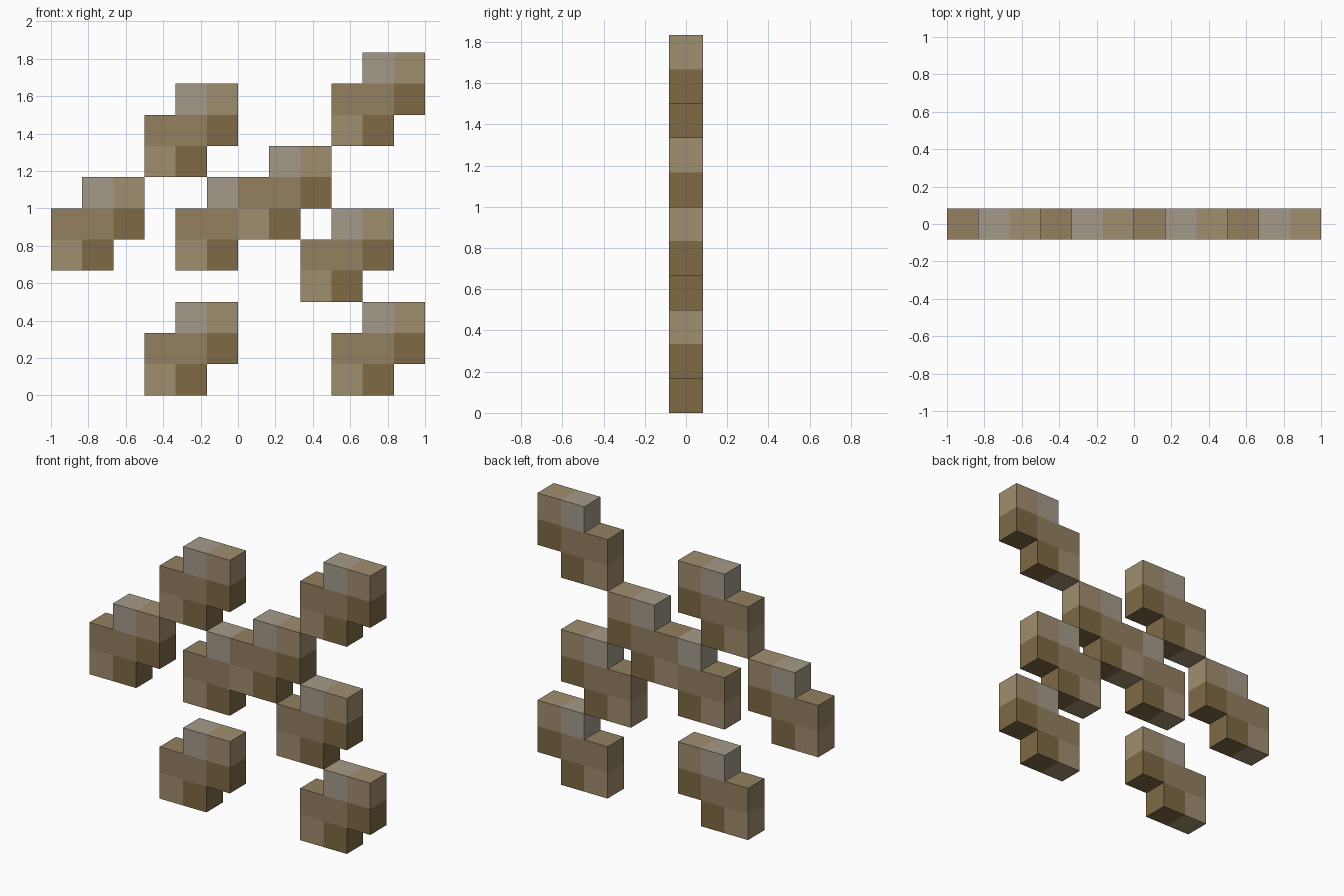
import bpy, bmesh
from mathutils import Vector

if "Cube" in bpy.data.objects:
    bpy.data.objects.remove(bpy.data.objects["Cube"])

S = 1 / 6  # edge of one cube

def lin(c):
    return c / 12.92 if c <= 0.04045 else ((c + 0.055) / 1.055) ** 2.4

def material(name, hexcol):
    m = bpy.data.materials.new(name)
    rgb = [lin(int(hexcol[i:i + 2], 16) / 255) for i in (0, 2, 4)]
    m.diffuse_color = (*rgb, 1)
    m.use_nodes = True
    m.node_tree.nodes["Principled BSDF"].inputs["Base Color"].default_value = m.diffuse_color
    return m

MATS = [material("dark_brown", "7E6A45"), material("brown", "938060"),
        material("light_tan", "A08D70"), material("pale_grey_tan", "A49A8A")]

# One stepped clump: (column, row) -> material index
CLUMP = {(0, 0): 2, (1, 0): 0,
         (0, 1): 1, (1, 1): 1, (2, 1): 0,
         (1, 2): 3, (2, 2): 2}

def clump_mesh(name, origins):
    # later clumps take over the cells they share with earlier ones
    cells = {(ox + i, oz + k): m for ox, oz in origins for (i, k), m in CLUMP.items()}
    bm = bmesh.new()

    def face(pts, mat):
        f = bm.faces.new([bm.verts.new(Vector(p)) for p in pts])
        f.material_index = mat

    for (i, k), mat in cells.items():
        x0, x1, z0, z1 = (i - 6) * S, (i - 5) * S, k * S, (k + 1) * S
        a, b = -S / 2, S / 2
        # front and back
        face([(x0, a, z0), (x1, a, z0), (x1, a, z1), (x0, a, z1)], mat)
        face([(x1, b, z0), (x0, b, z0), (x0, b, z1), (x1, b, z1)], mat)
        # outer sides only
        if (i + 1, k) not in cells:
            face([(x1, a, z0), (x1, b, z0), (x1, b, z1), (x1, a, z1)], mat)
        if (i - 1, k) not in cells:
            face([(x0, b, z0), (x0, a, z0), (x0, a, z1), (x0, b, z1)], mat)
        if (i, k + 1) not in cells:
            face([(x0, a, z1), (x1, a, z1), (x1, b, z1), (x0, b, z1)], mat)
        if (i, k - 1) not in cells:
            face([(x0, b, z0), (x1, b, z0), (x1, a, z0), (x0, a, z0)], mat)
    bmesh.ops.remove_doubles(bm, verts=bm.verts, dist=1e-4)
    me = bpy.data.meshes.new(name)
    bm.to_mesh(me)
    bm.free()
    for m in MATS:
        me.materials.append(m)
    bpy.context.collection.objects.link(bpy.data.objects.new(name, me))

# Separate clumps, placed in cube units from the lower left corner
for name, origin in {"clump_bottom_left": (3, 0), "clump_bottom_right": (9, 0),
                     "clump_middle_right": (8, 3), "clump_far_left": (0, 4),
                     "clump_top_left": (3, 7), "clump_top_right": (9, 8)}.items():
    clump_mesh(name, [origin])

# Two clumps grown together in the centre
clump_mesh("clump_centre_pair", [(4, 4), (6, 5)])
